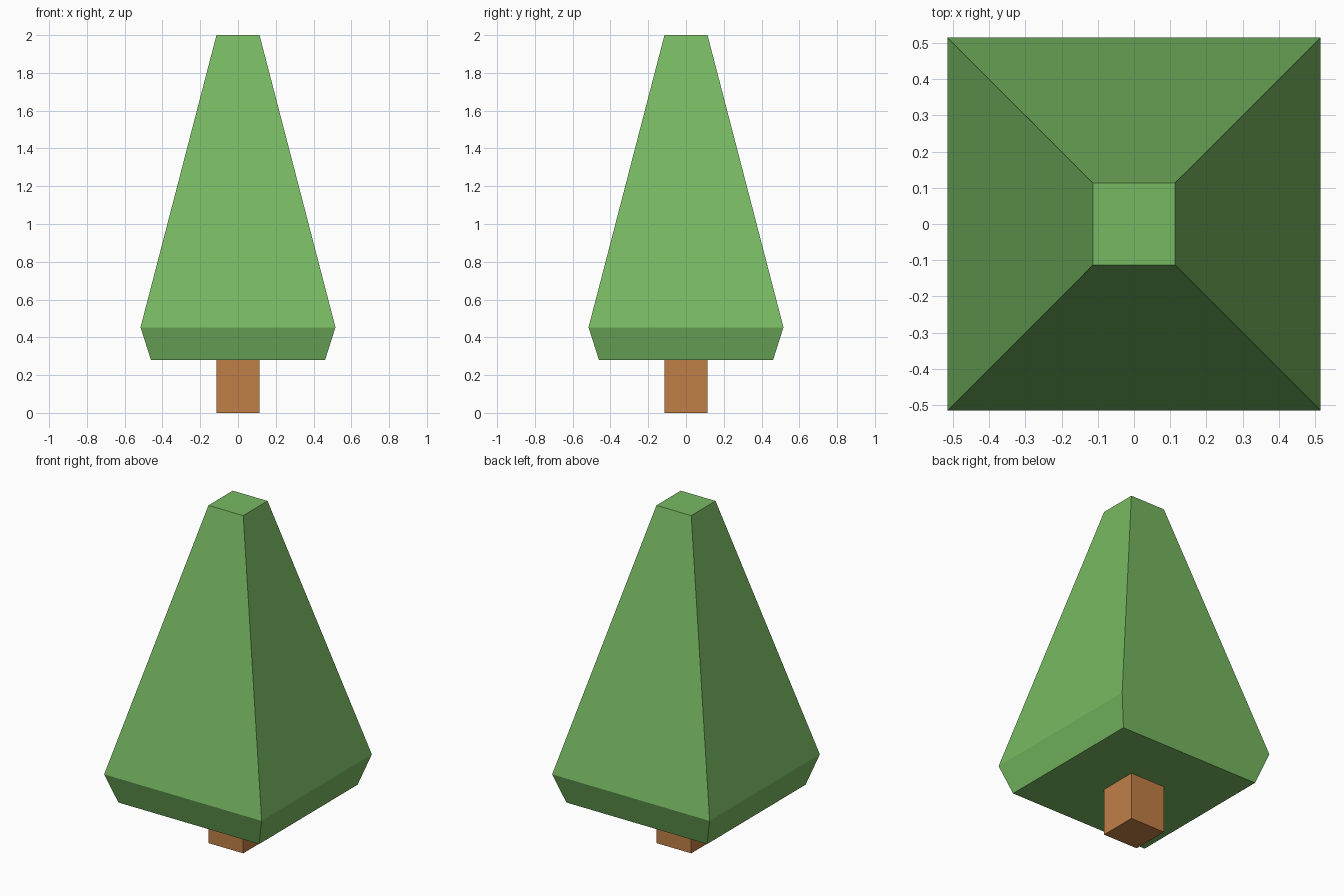
import bpy
import bmesh

cube = bpy.data.objects.get("Cube")
if cube:
    bpy.data.objects.remove(cube, do_unlink=True)


def make_material(name, color):
    mat = bpy.data.materials.new(name)
    mat.use_nodes = True
    mat.diffuse_color = color
    mat.node_tree.nodes["Principled BSDF"].inputs["Base Color"].default_value = color
    return mat


def square_loft(name, sections, mat):
    """Stack square sections, given as (half width, height), into a closed solid."""
    bm = bmesh.new()
    rings = [[bm.verts.new((sx * half, sy * half, z))
              for sx, sy in ((-1, -1), (1, -1), (1, 1), (-1, 1))]
             for half, z in sections]
    bm.faces.new(rings[0][::-1])
    bm.faces.new(rings[-1])
    for low, high in zip(rings, rings[1:]):
        for i in range(4):
            j = (i + 1) % 4
            bm.faces.new((low[i], low[j], high[j], high[i]))
    mesh = bpy.data.meshes.new(name)
    bm.to_mesh(mesh)
    bm.free()
    mesh.materials.append(mat)
    obj = bpy.data.objects.new(name, mesh)
    bpy.context.collection.objects.link(obj)
    return obj


leaf_green = make_material("leaf_green", (0.185, 0.485, 0.122, 1))
bark_brown = make_material("bark_brown", (0.53, 0.212, 0.062, 1))

# Square trunk, ending at the underside of the foliage
square_loft("trunk", [(0.114, 0), (0.114, 0.28)], bark_brown)

# Tapered foliage with a chamfered lower edge and flat top
square_loft("foliage", [(0.461, 0.28), (0.516, 0.453), (0.114, 2)], leaf_green)
